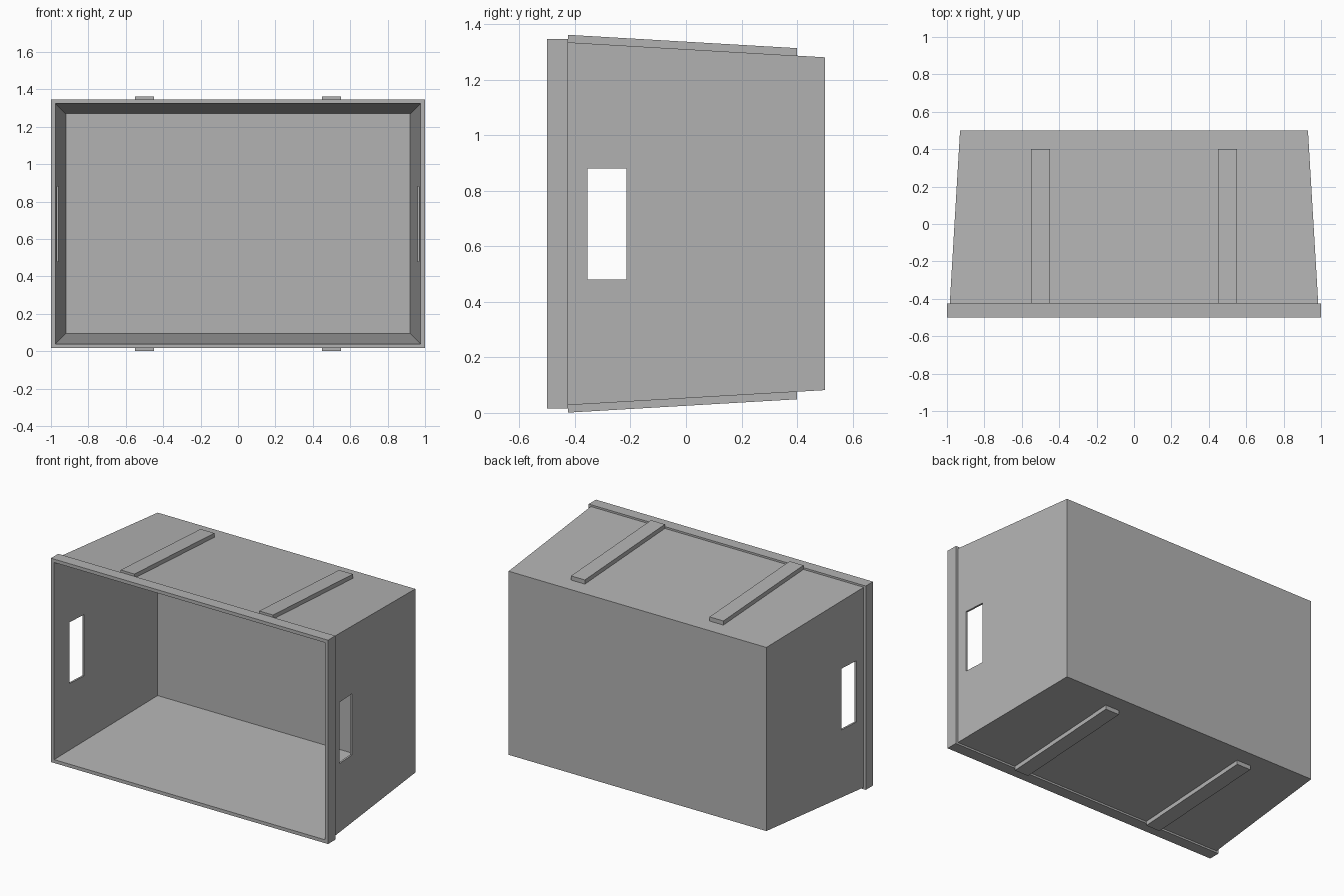
import bpy
import bmesh

if "Cube" in bpy.data.objects:
    bpy.data.objects.remove(bpy.data.objects["Cube"], do_unlink=True)

MID = 0.681      # height of the crate's centre line
GREY = 0.45

grey = bpy.data.materials.new("plain grey")
grey.use_nodes = True
grey.diffuse_color = (GREY, GREY, GREY, 1)
grey.node_tree.nodes["Principled BSDF"].inputs["Base Color"].default_value = (GREY, GREY, GREY, 1)


def loft(name, sections):
    """Skin rectangles given as (x0, x1, z0, z1, y) and cap both ends."""
    bm = bmesh.new()
    rings = [[bm.verts.new((x, y, z)) for x, z in ((x0, z0), (x1, z0), (x1, z1), (x0, z1))]
             for x0, x1, z0, z1, y in sections]
    for a, b in zip(rings, rings[1:]):
        for i in range(4):
            j = (i + 1) % 4
            bm.faces.new((a[i], a[j], b[j], b[i]))
    bm.faces.new(rings[0])
    bm.faces.new(rings[-1])
    bmesh.ops.recalc_face_normals(bm, faces=bm.faces)
    mesh = bpy.data.meshes.new(name)
    bm.to_mesh(mesh)
    bm.free()
    mesh.materials.append(grey)
    obj = bpy.data.objects.new(name, mesh)
    bpy.context.collection.objects.link(obj)
    return obj


def centred(half_x, half_z, y):
    return (-half_x, half_x, MID - half_z, MID + half_z, y)


# Tapered shell with its rim: outside from back to front, then inside to the inner back
crate = loft("crate_shell", [
    centred(0.93, 0.599, 0.5),
    centred(0.985, 0.653, -0.425),
    centred(1.0, 0.665, -0.425),
    centred(1.0, 0.665, -0.5),
    centred(0.977, 0.643, -0.5),
    centred(0.92, 0.586, 0.485),
])

# Hand holes through both side walls
cutter = loft("handle_cutter", [(-1.2, 1.2, 0.48, 0.88, y) for y in (-0.355, -0.215)])
cutter.hide_render = True
cut = crate.modifiers.new("hand holes", "BOOLEAN")
cut.operation = "DIFFERENCE"
cut.solver = "EXACT"
cut.object = cutter
bpy.context.view_layer.objects.active = crate
bpy.ops.object.modifier_apply(modifier=cut.name)
bpy.data.objects.remove(cutter, do_unlink=True)

# Two tapered runners on the top and two on the underside
for side, x in (("right", -0.5), ("left", 0.5)):
    for level, sign in (("top", 1), ("bottom", -1)):
        spans = []
        for outer, y in ((0.68, -0.425), (0.632, 0.4)):
            z0, z1 = sorted((MID + sign * (outer - 0.029), MID + sign * outer))
            spans.append((x - 0.05, x + 0.05, z0, z1, y))
        loft(f"{level}_runner_{side}", spans)
